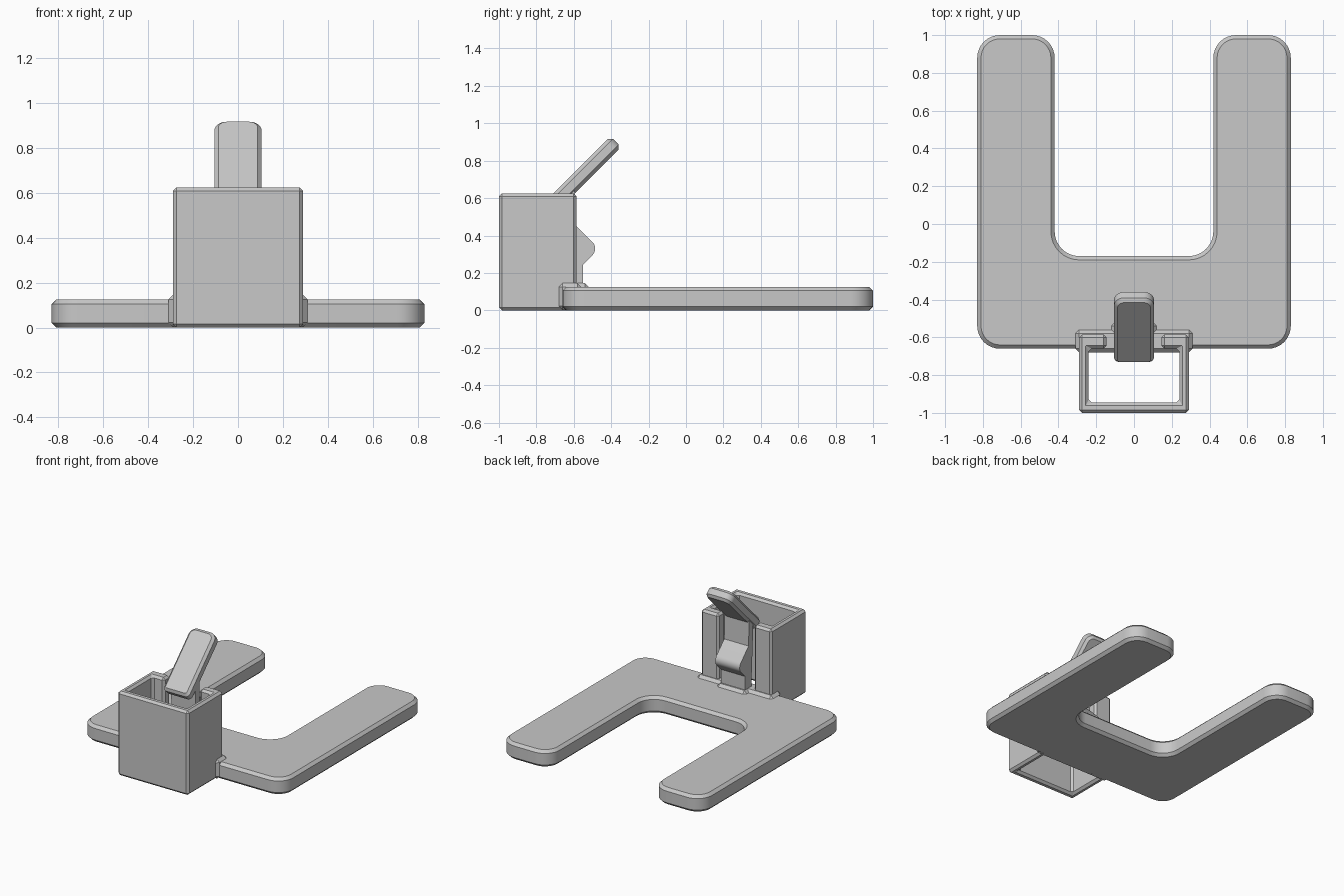
import bpy, bmesh
from math import radians, sin
from mathutils import Vector

cube = bpy.data.objects.get("Cube")
if cube:
    bpy.data.objects.remove(cube, do_unlink=True)

GREY = (0.58, 0.58, 0.58, 1)
grey = bpy.data.materials.new("plain grey")
grey.use_nodes = True
grey.diffuse_color = GREY
grey.node_tree.nodes["Principled BSDF"].inputs["Base Color"].default_value = GREY


def rounded(corners, steps=8):
    """Outline from (x, y, radius) corners, each radius made into an arc."""
    out = []
    for i, (x, y, r) in enumerate(corners):
        p = Vector((x, y, 0))
        if r == 0:
            out.append(p)
            continue
        a = (Vector((*corners[i - 1][:2], 0)) - p).normalized()
        b = (Vector((*corners[(i + 1) % len(corners)][:2], 0)) - p).normalized()
        half = a.angle(b) / 2
        centre = p + (a + b).normalized() * r / sin(half)
        reach = (centre - p).dot(a)
        start = (p + a * reach - centre).normalized()
        end = (p + b * reach - centre).normalized()
        out += [centre + start.slerp(end, k / steps).normalized() * r
                for k in range(steps + 1)]
    return out


def prism(name, outline, low, high, chamfer, along="z"):
    """Extrude an outline along z (or x, reading it as y, z) and chamfer its edges."""
    bm = bmesh.new()
    if along == "z":
        verts = [bm.verts.new((p.x, p.y, low)) for p in outline]
        step = Vector((0, 0, high - low))
    else:
        verts = [bm.verts.new((low, p.x, p.y)) for p in outline]
        step = Vector((high - low, 0, 0))
    face = bm.faces.new(verts)
    top = bmesh.ops.extrude_face_region(bm, geom=[face], use_keep_orig=True)["geom"]
    bmesh.ops.translate(bm, vec=step, verts=[g for g in top if isinstance(g, bmesh.types.BMVert)])
    bmesh.ops.recalc_face_normals(bm, faces=bm.faces)
    mesh = bpy.data.meshes.new(name)
    bm.to_mesh(mesh)
    bm.free()
    mesh.materials.append(grey)
    obj = bpy.data.objects.new(name, mesh)
    bpy.context.collection.objects.link(obj)
    bpy.ops.object.select_all(action="DESELECT")
    obj.select_set(True)
    bpy.context.view_layer.objects.active = obj
    if chamfer:
        bevel = obj.modifiers.new("chamfer", "BEVEL")
        bevel.width = chamfer
        bevel.segments = 1
        bevel.limit_method = "ANGLE"
        bevel.angle_limit = radians(40)
        bpy.ops.object.modifier_apply(modifier=bevel.name)
    bpy.ops.object.shade_smooth_by_angle(angle=radians(25))
    return obj


def mirrored(half):
    """Close a right-hand half outline with its mirror image."""
    return half + [(-x, y, r) for x, y, r in reversed(half)]


def block(x, y0, y1):
    return rounded(mirrored([(x, y0, 0), (x, y1, 0)]))


# U-shaped base plate
prism("base_plate", rounded(mirrored([
    (0.83, -0.66, 0.12), (0.83, 1, 0.12), (0.42, 1, 0.12), (0.42, -0.17, 0.13)])),
    0, 0.125, 0.02)

# Open sleeve with a gap in its back wall
prism("sleeve", rounded(mirrored([
    (0.24, -0.945, 0), (0.24, -0.66, 0), (0.145, -0.66, 0),
    (0.145, -0.585, 0), (0.29, -0.585, 0), (0.29, -1, 0)])),
    0, 0.625, 0.016)

# Collars joining the sleeve and the clip to the plate
prism("sleeve_collar", block(0.31, -0.68, -0.56), 0.002, 0.145, 0.02)
prism("clip_collar", block(0.12, -0.62, -0.52), 0.05, 0.145, 0.02)

# Springy clip with a rounded catch
prism("clip_catch", rounded([
    (-0.62, 0.1, 0), (-0.55, 0.1, 0), (-0.55, 0.245, 0), (-0.465, 0.33, 0.05),
    (-0.59, 0.455, 0), (-0.595, 0.64, 0), (-0.64, 0.64, 0), (-0.64, 0.5, 0)]),
    -0.1, 0.1, 0, along="x")

# Slanted press lever
lever = prism("press_lever", rounded(mirrored([(0.105, -0.24, 0.03), (0.105, 0.24, 0.055)])),
              -0.04, 0.04, 0.018)
lever.location = (0, -0.545, 0.732)
lever.rotation_euler.x = radians(45)
